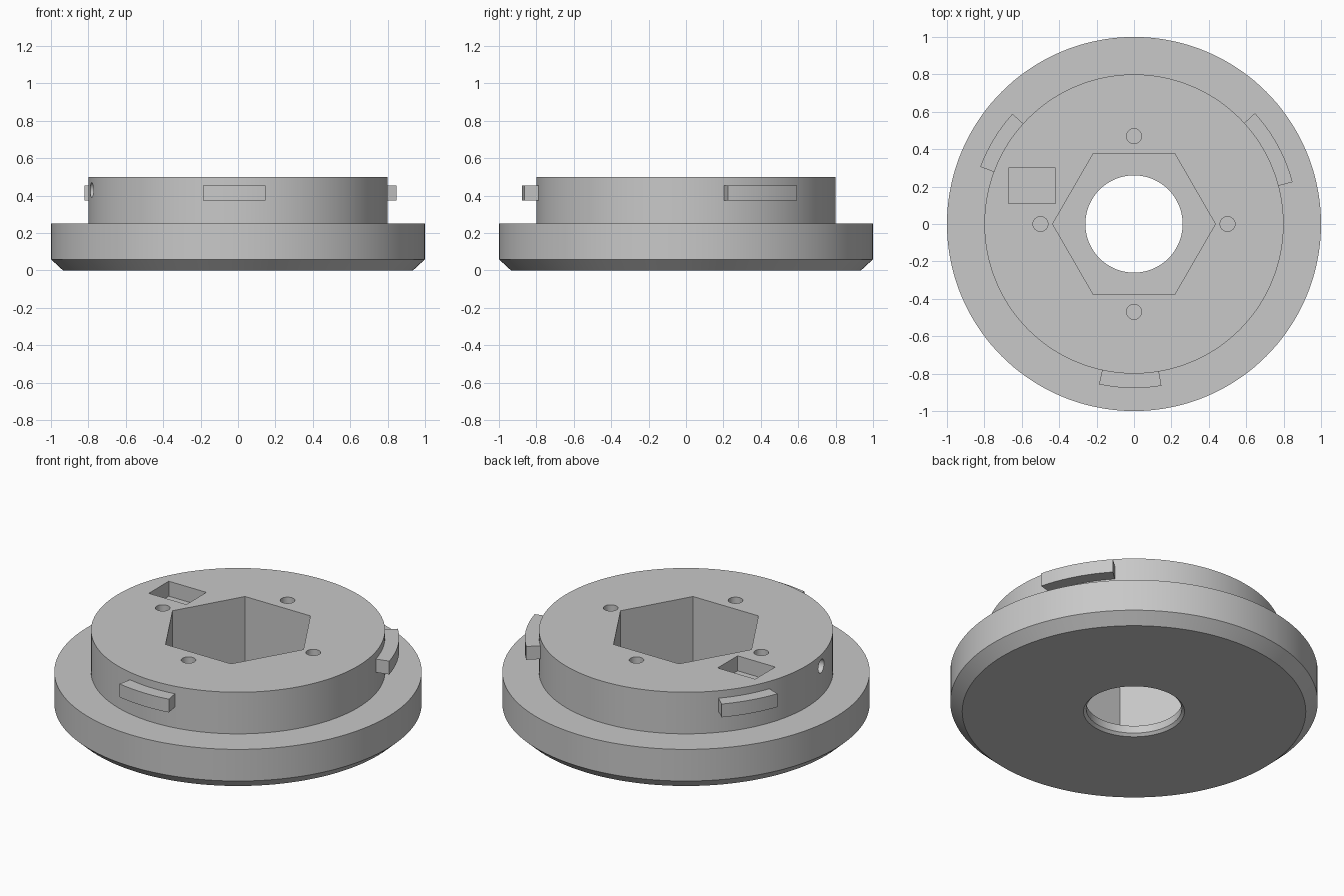
import bpy
import bmesh
from math import cos, sin, pi, radians
from mathutils import Matrix

cube = bpy.data.objects.get("Cube")
if cube:
    bpy.data.objects.remove(cube, do_unlink=True)

GREY = (0.58, 0.58, 0.58, 1)
grey = bpy.data.materials.new("plain grey")
grey.use_nodes = True
grey.diffuse_color = GREY
grey.node_tree.nodes["Principled BSDF"].inputs["Base Color"].default_value = GREY


def make_object(name, bm):
    bmesh.ops.recalc_face_normals(bm, faces=bm.faces)
    mesh = bpy.data.meshes.new(name)
    bm.to_mesh(mesh)
    bm.free()
    mesh.materials.append(grey)
    obj = bpy.data.objects.new(name, mesh)
    bpy.context.collection.objects.link(obj)
    return obj


def lathe(name, profile, start=0, end=360, steps=144):
    """Sweep a closed (radius, height) profile around z between two angles."""
    bm = bmesh.new()
    full = end - start == 360
    rings = []
    for i in range(steps if full else steps + 1):
        a = radians(start + (end - start) * i / steps)
        rings.append([bm.verts.new((r * cos(a), r * sin(a), z)) for r, z in profile])
    pairs = list(zip(rings, rings[1:]))
    if full:
        pairs.append((rings[-1], rings[0]))
    else:
        bm.faces.new(rings[0])
        bm.faces.new(rings[-1])
    n = len(profile)
    for a, b in pairs:
        for j in range(n):
            k = (j + 1) % n
            bm.faces.new((a[j], b[j], b[k], a[k]))
    return make_object(name, bm)


def prism(name, radius, depth, sides, matrix):
    bm = bmesh.new()
    bmesh.ops.create_cone(bm, cap_ends=True, segments=sides, radius1=radius,
                          radius2=radius, depth=depth, matrix=matrix)
    return make_object(name, bm)


def box(name, low, high):
    bm = bmesh.new()
    bmesh.ops.create_cube(bm, size=1)
    for v in bm.verts:
        v.co = [lo if c < 0 else hi for c, lo, hi in zip(v.co, low, high)]
    return make_object(name, bm)


def cut(target, cutter):
    cutter.hide_render = True
    bpy.context.view_layer.objects.active = target
    mod = target.modifiers.new("cut", "BOOLEAN")
    mod.operation = "DIFFERENCE"
    mod.solver = "EXACT"
    mod.object = cutter
    bpy.ops.object.modifier_apply(modifier=mod.name)
    bpy.data.objects.remove(cutter, do_unlink=True)


def smooth(obj):
    bpy.ops.object.select_all(action="DESELECT")
    obj.select_set(True)
    bpy.context.view_layer.objects.active = obj
    bpy.ops.object.shade_smooth_by_angle(angle=radians(30))


# Stepped round body with a chamfered foot and a central bore
body = lathe("stepped_body", [(0.26, 0.015), (0.275, 0), (0.935, 0), (1, 0.06),
                              (1, 0.25), (0.8, 0.25), (0.8, 0.5), (0.26, 0.5)])

# Hexagonal pocket, corners on the x axis
bm = bmesh.new()
corners = [(0.435 * cos(i * pi / 3), 0.435 * sin(i * pi / 3)) for i in range(6)]
floor = bm.faces.new([bm.verts.new((x, y, 0.06)) for x, y in corners])
top = bmesh.ops.extrude_face_region(bm, geom=[floor])["geom"]
for v in top:
    if isinstance(v, bmesh.types.BMVert):
        v.co.z = 0.6
cut(body, make_object("hex_cutter", bm))

# Four small blind holes in the top
for x, y in ((0.5, 0), (-0.5, 0), (0, 0.47), (0, -0.47)):
    cut(body, prism("hole_cutter", 0.04, 0.4, 32, Matrix.Translation((x, y, 0.5))))

# Rectangular recess in the top
cut(body, box("recess_cutter", (-0.67, 0.11, 0.41), (-0.42, 0.3, 0.6)))

# Radial hole in the side of the upper step
side = (Matrix.Rotation(radians(192), 4, "Z") @ Matrix.Translation((0.8, 0, 0.43))
        @ Matrix.Rotation(pi / 2, 4, "Y"))
cut(body, prism("side_hole_cutter", 0.04, 0.3, 32, side))
smooth(body)

# Curved locking tabs around the upper step
tab_profile = [(0.78, 0.375), (0.877, 0.375), (0.877, 0.455), (0.78, 0.455)]
for name, start, end in (("front_tab", -102.3, -80.4), ("left_tab", 14.8, 42.5),
                         ("right_tab", 137.8, 159.6)):
    smooth(lathe(name, tab_profile, start, end, 12))
